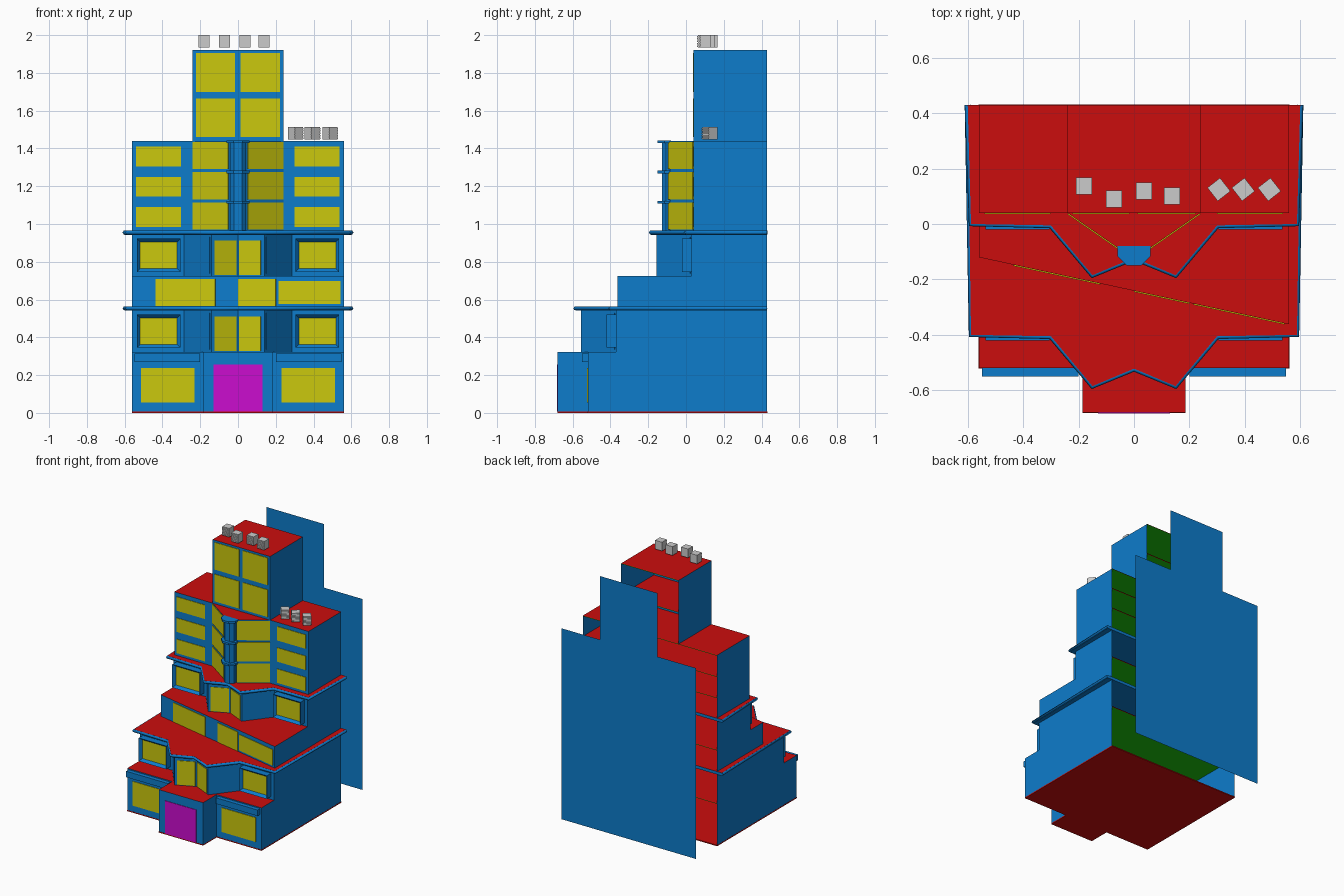
import bpy, bmesh, math
from mathutils import Vector

cube = bpy.data.objects.get("Cube")
if cube:
    bpy.data.objects.remove(cube, do_unlink=True)


def material(name, rgb):
    m = bpy.data.materials.new(name)
    m.use_nodes = True
    m.diffuse_color = (*rgb, 1)
    m.node_tree.nodes["Principled BSDF"].inputs["Base Color"].default_value = (*rgb, 1)
    return m


BLUE = material("wall_blue", (0.004, 0.2, 0.6))
RED = material("floor_red", (0.6, 0.004, 0.004))
YELLOW = material("window_yellow", (0.6, 0.58, 0.004))
MAGENTA = material("door_magenta", (0.6, 0.004, 0.62))
GREEN = material("ceiling_green", (0.012, 0.58, 0.004))
GREY = material("unit_grey", (0.6, 0.6, 0.6))
BACK = 0.43


def finish(name, bm, mats):
    me = bpy.data.meshes.new(name)
    bm.to_mesh(me)
    bm.free()
    for m in mats:
        me.materials.append(m)
    ob = bpy.data.objects.new(name, me)
    bpy.context.collection.objects.link(ob)
    return ob


def layer(bm, outline, z, mat=0, up=True):
    f = bm.faces.new([bm.verts.new((x, y, z)) for x, y in outline])
    f.material_index = mat
    if not up:
        f.normal_flip()
    return f


def mirrored(half):
    """Left half of an outline, back to centre, completed on the right."""
    right = [(-x, y) for x, y in reversed(half) if x != 0]
    return half + right


def prism(bm, outline, z0, z1, top=0):
    low = layer(bm, outline, z0, up=False)
    high = layer(bm, outline, z1, top)
    bm.verts.ensure_lookup_table()
    n = len(outline)
    v = bm.verts[-2 * n:]
    for i in range(n):
        j = (i + 1) % n
        bm.faces.new((v[i], v[j], v[n + j], v[n + i]))


def solid(name, outline, z0, z1, mat=BLUE, top=None):
    bm = bmesh.new()
    prism(bm, outline, z0, z1, 1 if top else 0)
    return finish(name, bm, [mat, top or mat])


def rect(x0, x1, y0, y1):
    return [(x0, y0), (x1, y0), (x1, y1), (x0, y1)]


def storey(name, outline, z0, z1):
    """Walls open at the back, with a floor, a ceiling and a roof."""
    bm = bmesh.new()
    for a, b in zip(outline, outline[1:]):
        bm.faces.new([bm.verts.new(p) for p in
                      ((*a, z0), (*b, z0), (*b, z1), (*a, z1))])
    layer(bm, outline, z0 + 0.003, 1)
    layer(bm, outline, z1 - 0.004, 2, up=False)
    layer(bm, outline, z1, 1)
    return finish(name, bm, [BLUE, RED, GREEN])


def pane(name, a, b, x0, x1, z0, z1, mat=YELLOW):
    """Thin plate on the wall from a to b, between two x positions."""
    a, b = Vector(a), Vector(b)
    d = (b - a).normalized()
    out = Vector((d.y, -d.x)) * 0.004
    p, q = (a.lerp(b, (x - a.x) / (b.x - a.x)) for x in (x0, x1))
    return solid(name, [p + out, q + out, q, p], z0, z1, mat)


def framed_window(name, x0, x1, y, z0, z1):
    bm = bmesh.new()
    prism(bm, rect(x0, x1, y - 0.05, y), z0, z1)
    bm.normal_update()
    front = min(bm.faces, key=lambda f: f.calc_center_median().y)
    bmesh.ops.remove_doubles(bm, verts=bm.verts, dist=1e-5)
    bmesh.ops.inset_individual(bm, faces=[front], thickness=0.024, depth=-0.02)
    front.material_index = 1
    return finish(name, bm, [BLUE, YELLOW])


def cornice(name, y, z):
    """Projecting roof slab with a rounded rim along its free edges."""
    path = mirrored([(-0.6, BACK), (-0.588, y), (-0.3, y - 0.005),
                     (-0.15, y - 0.185), (0, y - 0.122)])
    solid(name + "_slab", path, z - 0.012, z + 0.01, BLUE, RED)
    cu = bpy.data.curves.new(name + "_rim", "CURVE")
    cu.dimensions = "3D"
    cu.bevel_depth = 0.011
    cu.bevel_resolution = 1
    cu.use_fill_caps = True
    sp = cu.splines.new("POLY")
    sp.points.add(len(path) - 1)
    for pt, (px, py) in zip(sp.points, path):
        pt.co = (px, py, z, 1)
    cu.materials.append(BLUE)
    bpy.context.collection.objects.link(bpy.data.objects.new(name + "_rim", cu))


# Ground storey with entrance, shop windows and sign boards
porch = mirrored([(-0.56, BACK), (-0.56, -0.52), (-0.185, -0.52), (-0.185, -0.68)])
storey("ground_storey", porch, 0, 0.323)
solid("base_plate", porch, 0, 0.008, RED).scale = (1.002, 1.002, 1)
pane("entrance_door", (-0.185, -0.68), (0.185, -0.68), -0.13, 0.13, 0.008, 0.255, MAGENTA)
for side, s in (("right", -1), ("left", 1)):
    xa, xb = sorted((s * 0.23, s * 0.513))
    pane(side + "_shop_window", (-0.56, -0.52), (0.56, -0.52), xa, xb, 0.055, 0.238)
    xa, xb = sorted((s * 0.2, s * 0.548))
    solid(side + "_sign_board", rect(xa, xb, -0.55, -0.52), 0.27, 0.315)

# Two storeys with a folded bay, each under a cornice
for name, y, z0, z1 in (("second", -0.37, 0.323, 0.555), ("fourth", 0.03, 0.725, 0.957)):
    plan = mirrored([(-0.56, BACK), (-0.56, y), (-0.285, y), (-0.14, y - 0.185), (0, y - 0.12)])
    storey(name + "_storey", plan, z0, z1)
    pane(name + "_right_bay_glass", plan[3], plan[4], -0.125, -0.01, z0 + 0.004, z0 + 0.187)
    pane(name + "_left_bay_glass", plan[4], plan[5], 0.008, 0.122, z0 + 0.004, z0 + 0.187)
    pane(name + "_right_bay_panel", plan[2], plan[3], -0.28, -0.147, z0 + 0.012, z0 + 0.205, BLUE)
    pane(name + "_left_bay_panel", plan[5], plan[6], 0.147, 0.28, z0 + 0.012, z0 + 0.205, BLUE)
    framed_window(name + "_right_window", -0.535, -0.305, y, z0 + 0.022, z0 + 0.197)
    framed_window(name + "_left_window", 0.305, 0.535, y, z0 + 0.022, z0 + 0.197)
    cornice(name + "_cornice", y - 0.03, z1 - 0.002)

# Third storey with a slanted front
slant = [(-0.56, BACK), (-0.56, -0.12), (0.56, -0.362), (0.56, BACK)]
storey("third_storey", slant, 0.555, 0.725)
for i, (xa, xb, za, zb) in enumerate(((-0.435, -0.12, 0.565, 0.71),
                                      (0, 0.2, 0.565, 0.71), (0.215, 0.543, 0.577, 0.697))):
    pane(f"slant_window_{i}", slant[1], slant[2], xa, xb, za, zb)

# Three upper storeys with a glazed bay
upper = mirrored([(-0.56, BACK), (-0.56, 0.04), (-0.24, 0.04), (-0.06, -0.085)])
for i in range(3):
    z = 0.96 + 0.16 * i
    storey(f"upper_storey_{i}", upper, z, z + 0.16)
    pane(f"upper_right_window_{i}", upper[1], upper[2], -0.54, -0.302, z + 0.025, z + 0.13)
    pane(f"upper_left_window_{i}", upper[5], upper[6], 0.3, 0.538, z + 0.025, z + 0.13)
    pane(f"upper_right_bay_glass_{i}", upper[2], upper[3], -0.238, -0.05, z + 0.01, z + 0.154)
    pane(f"upper_left_bay_glass_{i}", upper[4], upper[5], 0.05, 0.238, z + 0.01, z + 0.154)


# Faceted column with ledges at the point of the bay
def column_plan(w, y, chamfer):
    return mirrored([(-w, -0.08), (-w, y + chamfer), (-w + chamfer, y)])


solid("bay_column", column_plan(0.042, -0.127, 0.022), 0.957, 1.43)
for i in range(3):
    z = 1.12 + 0.16 * i
    solid(f"column_ledge_{i}", column_plan(0.06, -0.15, 0.035), z - 0.012, z + 0.003)

# Tower
tower = mirrored([(-0.24, BACK), (-0.24, 0.04)])
for i in range(2):
    z = 1.44 + 0.24 * i
    storey(f"tower_storey_{i}", tower, z, z + 0.24)
    pane(f"tower_right_window_{i}", tower[1], tower[2], -0.222, -0.016, z + 0.02, z + 0.225)
    pane(f"tower_left_window_{i}", tower[1], tower[2], 0.012, 0.222, z + 0.02, z + 0.225)


# Rooftop cooling units with louvres
def cooling_unit(name, x, y, z, turn):
    bm = bmesh.new()
    prism(bm, rect(-0.029, 0.029, -0.026, 0.03), 0, 0.066)
    for k in range(5):
        h = 0.004 + 0.0125 * k
        prism(bm, rect(-0.029, 0.029, -0.031, -0.026), h, h + 0.008)
    ob = finish(name, bm, [GREY])
    ob.location = (x, y, z)
    ob.rotation_euler.z = math.radians(turn)


for i, (x, y) in enumerate(((-0.18, 0.137), (-0.072, 0.09), (0.036, 0.12), (0.137, 0.102))):
    cooling_unit(f"tower_unit_{i}", x, y, 1.934, 0)
for i, x in enumerate((0.306, 0.394, 0.488)):
    cooling_unit(f"shoulder_unit_{i}", x, 0.125, 1.447, 38)

# Free-standing rear wall with the stepped outline of the building
bm = bmesh.new()
steps = mirrored([(-0.56, 0), (-0.56, 1.44), (-0.24, 1.44), (-0.24, 1.92)])
bm.faces.new([bm.verts.new((x, 0.682, z)) for x, z in steps]).normal_update()
finish("rear_wall", bm, [BLUE])
